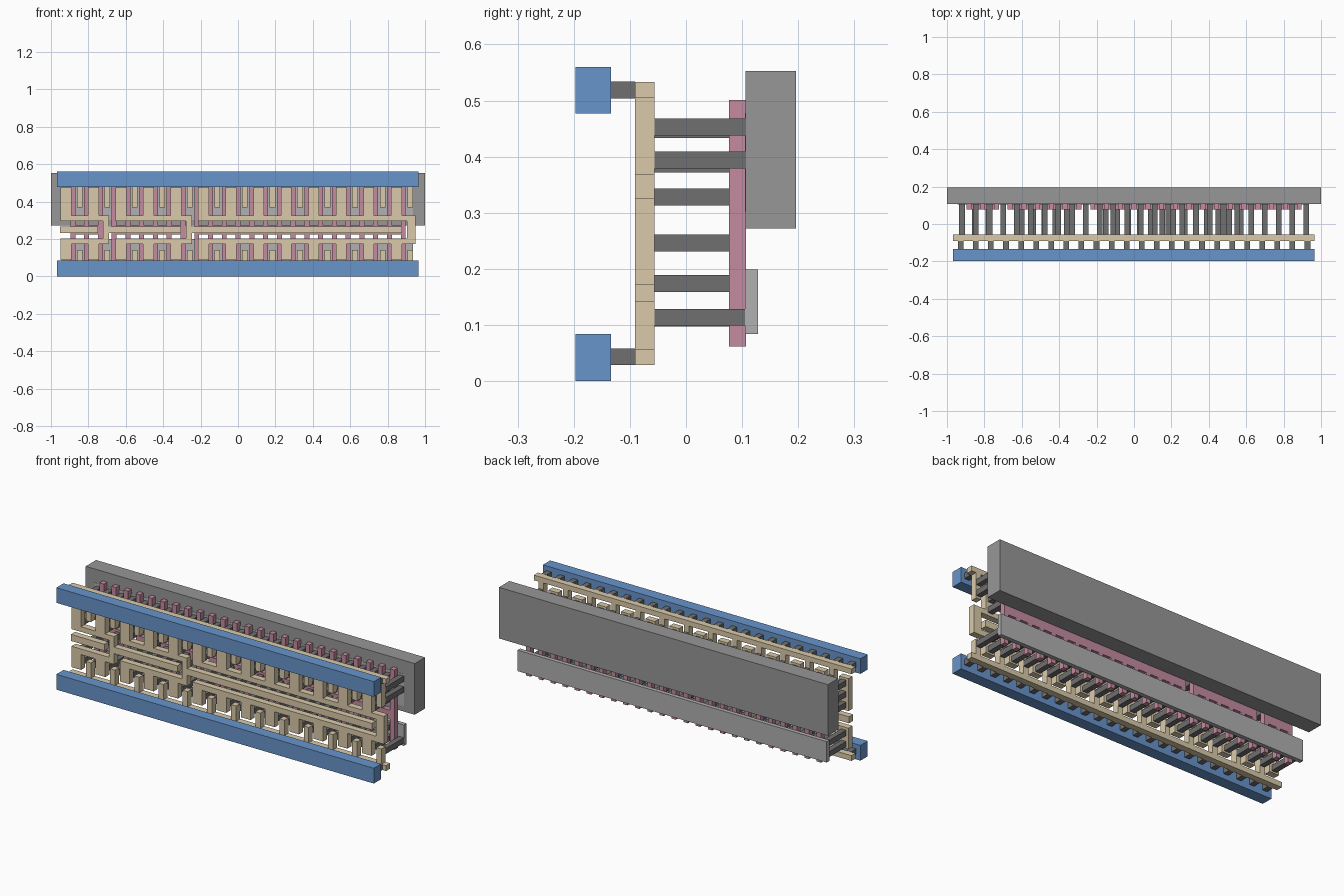
import bpy, bmesh

if "Cube" in bpy.data.objects:
    bpy.data.objects.remove(bpy.data.objects["Cube"])


def make_mat(name, r, g, b):
    m = bpy.data.materials.new(name)
    m.diffuse_color = (r, g, b, 1)
    m.use_nodes = True
    m.node_tree.nodes["Principled BSDF"].inputs["Base Color"].default_value = m.diffuse_color
    return m


BLUE = make_mat("rail_blue", 0.14, 0.30, 0.60)
TAN = make_mat("wiring_tan", 0.70, 0.59, 0.40)
PINK = make_mat("gate_pink", 0.55, 0.26, 0.35)
DARK = make_mat("post_dark_grey", 0.16, 0.16, 0.16)
GREY = make_mat("slab_grey", 0.31, 0.31, 0.31)
LIGHT = make_mat("strip_light_grey", 0.44, 0.44, 0.44)


def layer(name, rects, y0, y1, mat):
    """Extrude (x0, x1, z0, z1) rectangles between two depths into one object."""
    bm = bmesh.new()
    for x0, x1, z0, z1 in rects:
        vs = bmesh.ops.create_cube(bm, size=1)["verts"]
        for v in vs:
            v.co = ((x0 + x1) / 2 + v.co.x * (x1 - x0),
                    (y0 + y1) / 2 + v.co.y * (y1 - y0),
                    (z0 + z1) / 2 + v.co.z * (z1 - z0))
    me = bpy.data.meshes.new(name)
    bm.to_mesh(me)
    bm.free()
    ob = bpy.data.objects.new(name, me)
    me.materials.append(mat)
    bpy.context.collection.objects.link(ob)


def square(x, z, s=0.0149):
    return (x - s, x + s, z - s, z + s)


PITCH = 0.0736
L, R = -0.967, 0.964


def gate_x(k):
    return -0.883 + k * PITCH


def col_x(k):           # column between gates k-1 and k
    return gate_x(k) - PITCH / 2


# Front power rails
layer("lower_power_rail", [(L, R, 0, 0.084)], -0.197, -0.134, BLUE)
layer("upper_power_rail", [(L, R, 0.477, 0.56)], -0.197, -0.134, BLUE)

# Short posts joining the rails to the wiring
layer("rail_posts", [square(-0.926 + i * 0.0806, z) for i in range(24)
                     for z in (0.0435, 0.519)], -0.134, -0.091, DARK)

# Backing slabs
layer("upper_back_slab", [(-1, 1, 0.272, 0.553)], 0.106, 0.196, GREY)
layer("upper_strip", [(-0.945, 0.935, 0.302, 0.478)], 0.105, 0.128, LIGHT)
layer("lower_strip", [(-0.945, 0.935, 0.084, 0.199)], 0.105, 0.128, LIGHT)

# Each stage: first gate, last gate, mid bar ends, vertical link ends
STAGES = [
    (0, 2, -0.952, -0.748, -0.722, -0.690),
    (3, 8, -0.690, -0.305, -0.278, -0.246),
    (9, 24, -0.246, 0.877, 0.904, 0.950),
]
MID0, MID1 = 0.231, 0.267
LOW0, LOW1 = 0.172, 0.203
UP0, UP1 = 0.297, 0.325

# Gate fingers, with a joining bar between the fingers of each stage
gates = [(gate_x(k) - 0.0132, gate_x(k) + 0.0132, 0.062, 0.501) for k in range(25)]
for first, last, *_ in STAGES:
    gates += [(gate_x(k) + 0.0132, gate_x(k + 1) - 0.0132, 0.225, 0.273)
              for k in range(first, last)]
layer("gate_fingers", gates, 0.077, 0.107, PINK)

# Wiring: edge rails and the narrow straps hanging off them (odd columns)
wires = [(L, R, 0.0285, 0.0575), (L, R, 0.505, 0.5335)]
for k in range(1, 26, 2):
    x = col_x(k)
    wires += [(x - 0.015, x + 0.015, 0.0575, 0.142),
              (x - 0.015, x + 0.015, 0.367, 0.505)]

# Wiring: comb of wide straps (even columns), bars and links of each stage
for first, last, mx0, mx1, vx0, vx1 in STAGES:
    start = first if first == 0 else first + 1
    x0 = col_x(start) - 0.029
    wires += [(mx0, mx1, MID0, MID1),
              (x0, vx1, LOW0, LOW1),
              (x0, vx1, UP0, UP1),
              (vx0, vx1, LOW1, UP0)]
    for k in range(start, last + 1, 2):
        x = col_x(k)
        wires += [(x - 0.029, x + 0.029, 0.088, LOW0),
                  (x - 0.029, x + 0.029, UP1, 0.475)]
    if last == 24:
        x = col_x(24)
layer("wiring_comb", wires, -0.091, -0.056, TAN)

# Long posts from the wiring to the backing strips
posts = []
for k in range(26):
    heights = (0.114, 0.394, 0.453) if k % 2 else (0.112, 0.174, 0.328, 0.387, 0.448)
    posts += [square(col_x(k), z) for z in heights]
layer("long_posts", posts, -0.056, 0.105, DARK)

# Medium posts from the mid bars to the gates
xs = [-0.85, -0.78] + [-0.60 + i * 0.06 for i in range(5)] \
    + [-0.15 + i * 0.06 for i in range(13)]
layer("gate_posts", [square(x, 0.246) for x in xs], -0.056, 0.077, DARK)
